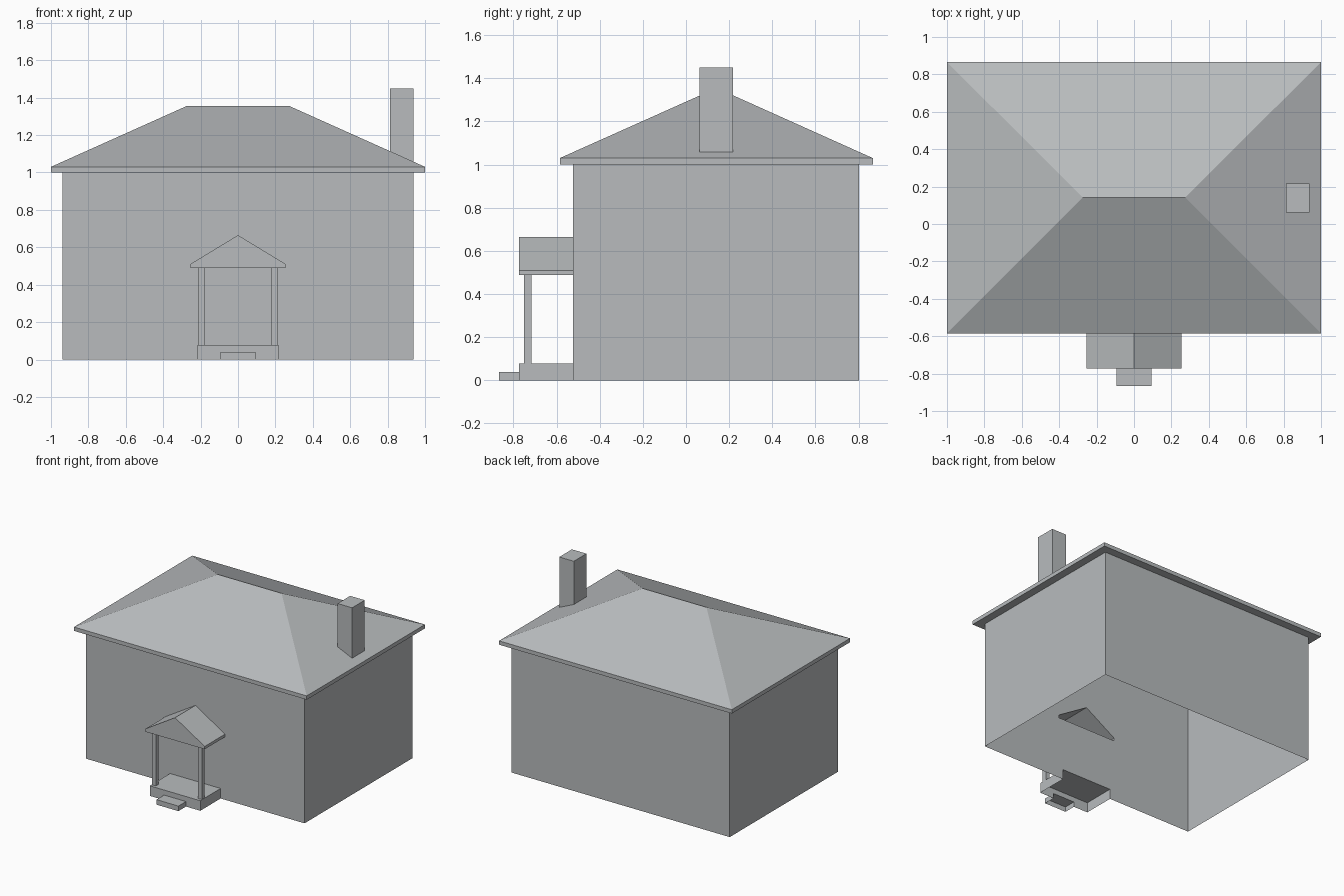
import bpy
import bmesh

cube = bpy.data.objects.get("Cube")
if cube:
    bpy.data.objects.remove(cube, do_unlink=True)

# One cool mid grey for the whole house
GREY = (0.48, 0.50, 0.512, 1.0)
grey = bpy.data.materials.new("cool_grey")
grey.use_nodes = True
grey.diffuse_color = GREY
for node in grey.node_tree.nodes:
    if node.type == 'BSDF_PRINCIPLED':
        node.inputs["Base Color"].default_value = GREY


def build(name, faces):
    """Weld a list of corner loops into one flat-shaded object."""
    bm = bmesh.new()
    for loop in faces:
        bm.faces.new([bm.verts.new(p) for p in loop])
    bmesh.ops.remove_doubles(bm, verts=bm.verts, dist=0.0005)
    bmesh.ops.recalc_face_normals(bm, faces=bm.faces)
    mesh = bpy.data.meshes.new(name)
    bm.to_mesh(mesh)
    bm.free()
    mesh.materials.append(grey)
    obj = bpy.data.objects.new(name, mesh)
    bpy.context.collection.objects.link(obj)
    return obj


def box(x0, x1, y0, y1, z0, z1, skip=()):
    """Faces of a box, leaving out the named sides."""
    def p(i, j, k):
        return ((x0, x1)[i], (y0, y1)[j], (z0, z1)[k])
    sides = {
        "front": [p(0, 0, 0), p(1, 0, 0), p(1, 0, 1), p(0, 0, 1)],
        "back": [p(1, 1, 0), p(0, 1, 0), p(0, 1, 1), p(1, 1, 1)],
        "left": [p(1, 0, 0), p(1, 1, 0), p(1, 1, 1), p(1, 0, 1)],
        "right": [p(0, 1, 0), p(0, 0, 0), p(0, 0, 1), p(0, 1, 1)],
        "top": [p(0, 0, 1), p(1, 0, 1), p(1, 1, 1), p(0, 1, 1)],
        "bottom": [p(0, 1, 0), p(1, 1, 0), p(1, 0, 0), p(0, 0, 0)],
    }
    return [f for side, f in sides.items() if side not in skip]


def mirrored_panel(half, y):
    """Upright panel made of a half outline (x, z) and its mirror image."""
    return [[(x, y, z) for x, z in half],
            [(-x, y, z) for x, z in reversed(half)]]


def bridge(ring_a, ring_b):
    """Quads joining two closed rings of equal length."""
    n = len(ring_a)
    return [[ring_a[i], ring_a[(i + 1) % n], ring_b[(i + 1) % n], ring_b[i]]
            for i in range(n)]


def ring(x, y0, y1, z):
    return [(-x, y0, z), (x, y0, z), (x, y1, z), (-x, y1, z)]


# Main dimensions
WALL_X, FRONT, BACK, WALL_TOP = 0.938, -0.523, 0.803, 1.0
PORCH_FRONT, PORCH_X, PORCH_TOP = -0.773, 0.217, 0.078
GABLE_X, GABLE_LOW, GABLE_EAVE, GABLE_PEAK = 0.255, 0.488, 0.51, 0.665
STEP_X, STEP_FRONT, STEP_TOP = 0.094, -0.866, 0.039

# Hollow walls, open where the porch joins the front
front_half = [(0, PORCH_TOP), (PORCH_X, PORCH_TOP), (PORCH_X, 0), (WALL_X, 0),
              (WALL_X, WALL_TOP), (0, WALL_TOP), (0, GABLE_PEAK),
              (GABLE_X, GABLE_EAVE), (GABLE_X, GABLE_LOW), (0, GABLE_LOW)]
build("house_walls",
      box(-WALL_X, WALL_X, FRONT, BACK, 0, WALL_TOP,
          skip=("top", "bottom", "front"))
      + mirrored_panel(front_half, FRONT))

# Hip roof: soffit, fascia and four slopes
EAVE, RIDGE_X, RIDGE_Y, RIDGE_Z = 1.03, 0.275, 0.142, 1.355
inner = ring(WALL_X, FRONT, BACK, WALL_TOP)
lower = ring(1.0, -0.585, 0.866, WALL_TOP)
upper = ring(1.0, -0.585, 0.866, EAVE)
ridge_r, ridge_l = (-RIDGE_X, RIDGE_Y, RIDGE_Z), (RIDGE_X, RIDGE_Y, RIDGE_Z)
build("hip_roof",
      bridge(inner, lower) + bridge(lower, upper) + [
          [upper[0], upper[1], ridge_l, ridge_r],
          [upper[1], upper[2], ridge_l],
          [upper[2], upper[3], ridge_r, ridge_l],
          [upper[3], upper[0], ridge_r]])

# Chimney with its foot cut to the roof slope
chimney = build("chimney", box(0.812, 0.937, 0.062, 0.217, 1.0, 1.45))
for v in chimney.data.vertices:
    if v.co.z < 1.1:
        v.co.z = EAVE + (1.0 - v.co.x) * (RIDGE_Z - EAVE) / (1.0 - RIDGE_X)

# Porch floor, hollow below and open to the step
floor_half = [(0, STEP_TOP), (STEP_X, STEP_TOP), (STEP_X, 0),
              (PORCH_X, 0), (PORCH_X, PORCH_TOP), (0, PORCH_TOP)]
build("porch_floor",
      box(-PORCH_X, PORCH_X, PORCH_FRONT, FRONT, 0, PORCH_TOP,
          skip=("bottom", "front", "back"))
      + mirrored_panel(floor_half, PORCH_FRONT))

# Front step
build("front_step",
      box(-STEP_X, STEP_X, STEP_FRONT, PORCH_FRONT, 0, STEP_TOP,
          skip=("bottom", "back")))

# Pair of porch posts
for side, name in ((1, "left_porch_post"), (-1, "right_porch_post")):
    xs = sorted((side * 0.18, side * 0.214))
    build(name, box(xs[0], xs[1], -0.75, -0.716, PORCH_TOP, GABLE_LOW,
                    skip=("top", "bottom")))

# Gabled porch roof, open towards the house
gable = [(-GABLE_X, GABLE_LOW), (GABLE_X, GABLE_LOW), (GABLE_X, GABLE_EAVE),
         (0, GABLE_PEAK), (-GABLE_X, GABLE_EAVE)]
gable_front = [(x, PORCH_FRONT, z) for x, z in gable]
gable_back = [(x, FRONT, z) for x, z in gable]
build("porch_roof", bridge(gable_front, gable_back) + [gable_front])
